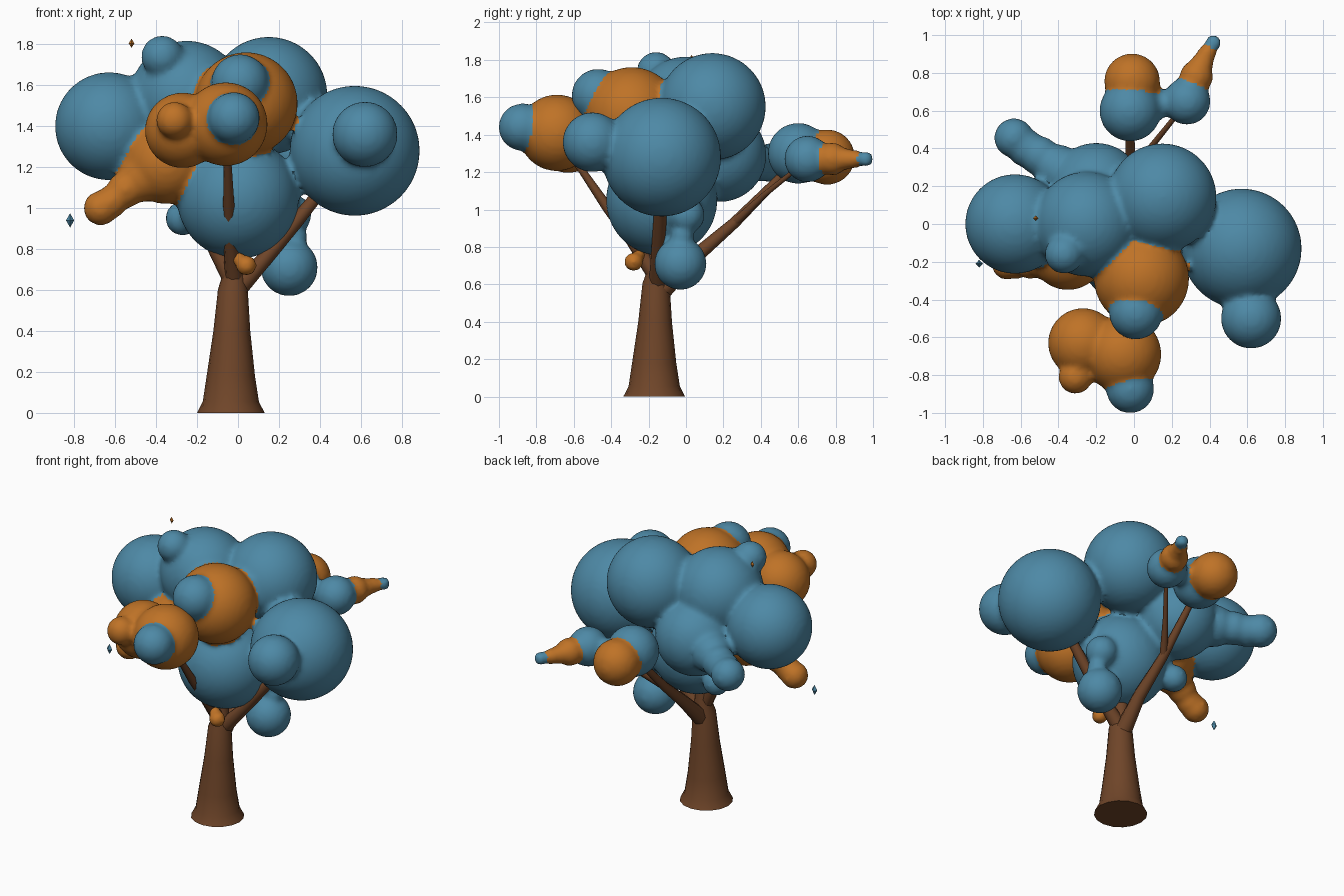
import bpy, bmesh, math
from mathutils import Vector, Matrix

if "Cube" in bpy.data.objects:
    bpy.data.objects.remove(bpy.data.objects["Cube"])


def material(name, rgb):
    m = bpy.data.materials.new(name)
    m.diffuse_color = (*rgb, 1)
    m.use_nodes = True
    m.node_tree.nodes["Principled BSDF"].inputs["Base Color"].default_value = m.diffuse_color
    return m


BARK = material("bark", (0.16, 0.06, 0.022))
BLUE = material("blue_leaves", (0.075, 0.25, 0.38))
ORANGE = material("orange_leaves", (0.52, 0.17, 0.02))


def smooth(obj):
    bpy.ops.object.select_all(action='DESELECT')
    obj.select_set(True)
    bpy.context.view_layer.objects.active = obj
    bpy.ops.object.shade_smooth_by_angle(angle=math.radians(50))


def limb(name, points, sides=2):
    """Tapered tube through (x, y, z, radius) points."""
    cu = bpy.data.curves.new(name, 'CURVE')
    cu.dimensions = '3D'
    cu.bevel_depth = 1
    cu.bevel_resolution = sides
    cu.use_fill_caps = True
    sp = cu.splines.new('POLY')
    sp.points.add(len(points) - 1)
    for p, (x, y, z, r) in zip(sp.points, points):
        p.co = (x, y, z, 1)
        p.radius = r
    ob = bpy.data.objects.new(name, cu)
    bpy.context.collection.objects.link(ob)
    cu.materials.append(BARK)
    bpy.ops.object.select_all(action='DESELECT')
    ob.select_set(True)
    bpy.context.view_layer.objects.active = ob
    bpy.ops.object.convert(target='MESH')
    smooth(bpy.context.view_layer.objects.active)


# Flared trunk narrowing into the crown
limb("trunk", [(-.035, -.17, 0, .165), (-.035, -.17, .055, .137), (-.035, -.17, .18, .118),
               (-.03, -.165, .4, .09), (-.025, -.16, .6, .073), (-.02, -.15, .7, .048),
               (-.02, -.15, .9, .04), (-.02, -.13, 1.2, .03)], 6)

# Branches reaching into the leaf clumps
limb("right_branch", [(-.01, -.15, .6, .05), (.12, -.15, .74, .038),
                      (.28, -.14, .93, .035), (.5, -.13, 1.2, .025)])
limb("back_branch", [(-.02, -.12, .58, .055), (-.01, .04, .74, .04),
                     (-.02, .26, .93, .03), (-.02, .49, 1.16, .022), (-.02, .6, 1.28, .015)])
limb("back_twig", [(-.02, .26, .93, .025), (.1, .42, 1.08, .016), (.26, .62, 1.24, .012)])
limb("front_branch", [(-.02, -.17, .66, .045), (-.04, -.3, .85, .032),
                      (-.045, -.42, 1.01, .028), (-.05, -.55, 1.2, .02), (-.06, -.66, 1.35, .015)])
limb("left_branch", [(-.03, -.16, .65, .045), (-.2, -.13, .98, .035), (-.5, -.03, 1.3, .02)])

# Leaf clumps: x, y, z, radius, colour
B, O = 0, 1
CROWN = [
    (.57, -.13, 1.28, .318, B), (.62, -.5, 1.36, .16, B),
    (-.63, 0, 1.40, .264, B), (.15, .14, 1.55, .287, B),
    (-.25, 0, 1.54, .278, B), (-.37, -.16, 1.74, .103, B),
    (0, -.13, 1.05, .298, B), (.04, -.29, 1.51, .252, O),
    (.01, -.47, 1.61, .142, B), (-.2, .18, 1.29, .25, B),
    (-.35, -.15, 1.22, .2, O), (-.46, -.18, 1.15, .12, O),
    (-.55, -.2, 1.09, .09, O), (-.62, -.21, 1.03, .08, O), (-.67, -.21, 1.0, .085, O),
    (-.4, .29, 1.27, .13, B), (-.5, .36, 1.26, .105, B),
    (-.57, .4, 1.25, .1, B), (-.635, .455, 1.25, .105, B),
    (.25, -.03, .71, .14, B), (.28, -.02, .86, .06, B), (.26, 0, .97, .1, B),
    (-.27, .06, .95, .085, B),
]
FRONT = [
    (-.06, -.69, 1.41, .205, O), (-.27, -.63, 1.38, .185, O),
    (-.31, -.81, 1.43, .09, O), (-.02, -.875, 1.44, .127, B),
]
BACK = [
    (-.01, .755, 1.28, .148, O), (-.02, .6, 1.3, .163, B),
    (.28, .65, 1.27, .125, B), (.14, .63, 1.28, .07, B),
    (.33, .78, 1.27, .088, O), (.36, .85, 1.27, .06, O),
    (.385, .9, 1.27, .05, O), (.42, .96, 1.27, .043, B),
]


def foliage(name, balls):
    """Spheres fused into one soft skin, coloured by the nearest sphere."""
    bm = bmesh.new()
    for x, y, z, r, _ in balls:
        bmesh.ops.create_icosphere(bm, subdivisions=4, radius=r,
                                   matrix=Matrix.Translation((x, y, z)))
    me = bpy.data.meshes.new(name)
    bm.to_mesh(me)
    bm.free()
    ob = bpy.data.objects.new(name, me)
    bpy.context.collection.objects.link(ob)
    rm = ob.modifiers.new("fuse", 'REMESH')
    rm.mode = 'VOXEL'
    rm.voxel_size = 0.018
    sm = ob.modifiers.new("soften", 'SMOOTH')
    sm.factor = 0.5
    sm.iterations = 5
    bpy.context.view_layer.objects.active = ob
    for m in ("fuse", "soften"):
        bpy.ops.object.modifier_apply(modifier=m)
    me = ob.data
    me.materials.clear()
    me.materials.append(BLUE)
    me.materials.append(ORANGE)
    centres = [(Vector(b[:3]), b[3], b[4]) for b in balls]
    for p in me.polygons:
        p.material_index = min(centres, key=lambda c: (p.center - c[0]).length - c[1])[2]
    smooth(ob)


foliage("crown_leaves", CROWN)
foliage("front_leaves", FRONT)
foliage("back_leaves", BACK)
foliage("trunk_bud", [(.04, -.28, .72, .052, O), (0, -.25, .755, .035, O)])

# Stray leaves drifting beside the crown
for name, loc, size, mat in (("stray_leaf_low", (-.82, -.21, .94), (.02, .02, .035), BLUE),
                             ("stray_leaf_high", (-.52, .03, 1.805), (.014, .014, .022), ORANGE)):
    bm = bmesh.new()
    for flip in (1, -1):
        bmesh.ops.create_cone(bm, segments=4, radius1=1, radius2=0, depth=1,
                              matrix=Matrix.Diagonal((1, 1, flip, 1)) @ Matrix.Translation((0, 0, .5)))
    bmesh.ops.remove_doubles(bm, verts=bm.verts, dist=.001)
    bmesh.ops.recalc_face_normals(bm, faces=bm.faces)
    me = bpy.data.meshes.new(name)
    bm.to_mesh(me)
    bm.free()
    me.transform(Matrix.Translation(loc) @ Matrix.Diagonal((*size, 1)))
    me.materials.append(mat)
    bpy.context.collection.objects.link(bpy.data.objects.new(name, me))
